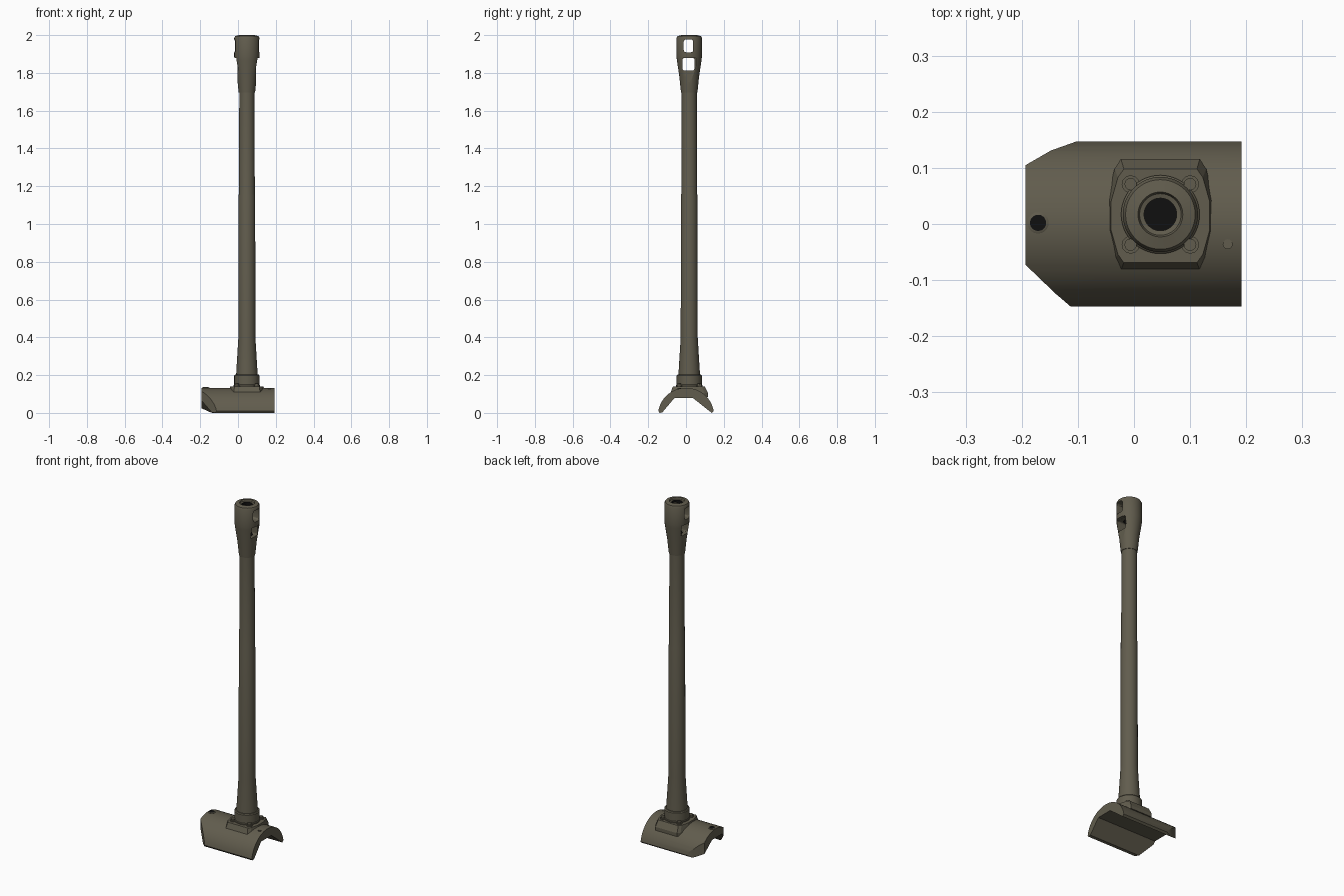
import bpy, bmesh, math
from mathutils import Vector

if "Cube" in bpy.data.objects:
    bpy.data.objects.remove(bpy.data.objects["Cube"])

AX, AY = 0.047, 0.017  # barrel axis


def material(name, rgb):
    m = bpy.data.materials.new(name)
    m.use_nodes = True
    m.diffuse_color = (*rgb, 1)
    bsdf = next(n for n in m.node_tree.nodes if n.type == "BSDF_PRINCIPLED")
    bsdf.inputs["Base Color"].default_value = (*rgb, 1)
    return m


OLIVE = material("dark olive", (0.12, 0.108, 0.075))
BLACK = material("bore black", (0.005, 0.005, 0.005))


def finish(bm, name, mats=(OLIVE,)):
    bmesh.ops.recalc_face_normals(bm, faces=bm.faces)
    me = bpy.data.meshes.new(name)
    bm.to_mesh(me)
    bm.free()
    for m in mats:
        me.materials.append(m)
    ob = bpy.data.objects.new(name, me)
    bpy.context.collection.objects.link(ob)
    return ob


def select(ob):
    bpy.ops.object.select_all(action="DESELECT")
    ob.select_set(True)
    bpy.context.view_layer.objects.active = ob


def smooth(ob, angle=30):
    select(ob)
    bpy.ops.object.shade_smooth_by_angle(angle=math.radians(angle))


def lathe(name, profile, centre, sides=48, bore=0):
    """Revolve (radius, z) points; faces inside the bore radius go black."""
    bm = bmesh.new()
    vs = [bm.verts.new((r, 0, z)) for r, z in profile]
    es = [bm.edges.new(p) for p in zip(vs, vs[1:])]
    bmesh.ops.spin(bm, geom=vs + es, cent=(0, 0, 0), axis=(0, 0, 1),
                   angle=math.tau, steps=sides, use_duplicate=False)
    bmesh.ops.remove_doubles(bm, verts=bm.verts, dist=1e-5)
    z_top = max(z for r, z in profile)
    for f in bm.faces:
        inside = all(v.co.xy.length < bore for v in f.verts)
        f.material_index = int(inside and f.calc_center_median().z > z_top / 2)
    bmesh.ops.translate(bm, verts=bm.verts, vec=(*centre, 0))
    ob = finish(bm, name, (OLIVE, BLACK))
    smooth(ob)
    return ob


def prism(name, points, offset):
    bm = bmesh.new()
    f = bm.faces.new([bm.verts.new(p) for p in points])
    ext = bmesh.ops.extrude_face_region(bm, geom=[f])
    bmesh.ops.translate(bm, vec=offset,
                        verts=[g for g in ext["geom"] if isinstance(g, bmesh.types.BMVert)])
    return finish(bm, name)


def box(name, centre, size, bevel=0.0):
    bm = bmesh.new()
    bmesh.ops.create_cube(bm, size=1)
    bmesh.ops.scale(bm, vec=size, verts=bm.verts)
    bmesh.ops.translate(bm, vec=centre, verts=bm.verts)
    if bevel:
        along_x = [e for e in bm.edges
                   if abs((e.verts[0].co - e.verts[1].co).normalized().x) > 0.9]
        bmesh.ops.bevel(bm, geom=along_x, offset=bevel, segments=3, affect="EDGES", profile=0.5)
    return finish(bm, name)


def cut(ob, cutter, operation="DIFFERENCE"):
    mod = ob.modifiers.new("cut", "BOOLEAN")
    mod.object, mod.operation, mod.solver = cutter, operation, "EXACT"
    select(ob)
    bpy.ops.object.modifier_apply(modifier=mod.name)
    bpy.data.objects.remove(cutter)


# Curved mantlet shell: arched section run along x, trimmed to its plan outline
section = []
for i in range(25):
    a = math.radians(170 - i * 160 / 24)
    section.append((-0.193, 0.149 * math.cos(a), 0.149 * math.sin(a) - 0.016))
section += [(-0.193, y, z) for y, z in
            ((0.136, 0), (0.035, 0.08), (-0.06, 0.08), (-0.125, 0.003), (-0.14, 0))]
shell = prism("mantlet_shell", section, (0.385, 0, 0))
outline = [(0.3, 0.2), (-0.1, 0.2), (-0.1, 0.148), (-0.148, 0.131), (-0.193, 0.105),
           (-0.193, -0.073), (-0.14, -0.124), (-0.113, -0.147), (-0.113, -0.2), (0.3, -0.2)]
cut(shell, prism("trim", [(x, y, -0.1) for x, y in outline], (0, 0, 0.5)), "INTERSECT")
smooth(shell, 25)

# Sloped pedestal under the barrel: two matching outlines lofted together
bm = bmesh.new()
rings = []
for hx, y0, y1, z in ((0.095, -0.082, 0.116, 0.085), (0.095, -0.082, 0.116, 0.105),
                      (0.088, -0.069, 0.098, 0.141)):
    mid, hy = (y0 + y1) / 2, (y1 - y0) / 2
    half = [(0.74, -1), (0.86, -0.82), (1, -0.3), (1, 0.3), (0.86, 0.82), (0.74, 1)]
    pts = half + [(-x, y) for x, y in reversed(half)]
    rings.append([bm.verts.new((AX + x * hx, mid + y * hy, z)) for x, y in pts])
for lo, hi in zip(rings, rings[1:]):
    for i in range(len(lo)):
        j = (i + 1) % len(lo)
        bm.faces.new((lo[i], lo[j], hi[j], hi[i]))
bm.faces.new(rings[0])
bm.faces.new(rings[-1])
finish(bm, "barrel_pedestal")

# Corner bolts
for sx in (-1, 1):
    for sy in (-1, 1):
        lathe("pedestal_bolt", [(0, 0.13), (0.016, 0.13), (0.016, 0.146), (0.011, 0.146),
                                (0.011, 0.155), (0, 0.155)],
              (AX + sx * 0.053, AY + sy * 0.054), 12)

# Base collar
lathe("base_collar", [(0, 0.12), (0.07, 0.12), (0.07, 0.147), (0.067, 0.15), (0.067, 0.197),
                      (0.063, 0.202), (0, 0.202)], (AX, AY))

# Tapering barrel tube
lathe("barrel_tube", [(0, 0.19), (0.057, 0.19), (0.056, 0.22), (0.045, 0.4), (0.044, 1.15),
                      (0.042, 1.16), (0.04, 1.72), (0, 1.72)], (AX, AY))

# Muzzle brake with bore
brake = lathe("muzzle_brake", [(0, 1.695), (0.043, 1.695), (0.045, 1.71), (0.052, 1.78),
                               (0.065, 1.865), (0.067, 1.885), (0.067, 1.985), (0.062, 1.995),
                               (0.04, 2.0), (0.037, 1.992), (0.029, 1.99), (0.029, 1.74),
                               (0, 1.74)], (AX, AY), bore=0.03)
# Gas windows through the brake, with flat recesses on both sides
cut(brake, box("upper_window", (AX, 0.013, 1.943), (0.3, 0.05, 0.068), 0.012))
cut(brake, box("lower_window", (AX, 0.013, 1.846), (0.3, 0.062, 0.066), 0.008))
for side in (-1, 1):
    cut(brake, box("recess", (AX + side * 0.1, AY, 1.79), (0.102, 0.07, 0.18)))
smooth(brake)

# Small sight port with a dark opening, and a rivet
lathe("sight_port_rim", [(0, 0.11), (0.019, 0.11), (0.019, 0.134), (0.015, 0.136), (0, 0.136)],
      (-0.171, 0.002), 20)
lathe("sight_port_opening", [(0, 0.135), (0.0145, 0.135), (0.0145, 0.1365), (0, 0.1365)],
      (-0.171, 0.002), 20, bore=0.02)
lathe("shell_rivet", [(0, 0.11), (0.009, 0.11), (0.009, 0.132), (0, 0.132)], (0.167, -0.036), 12)
